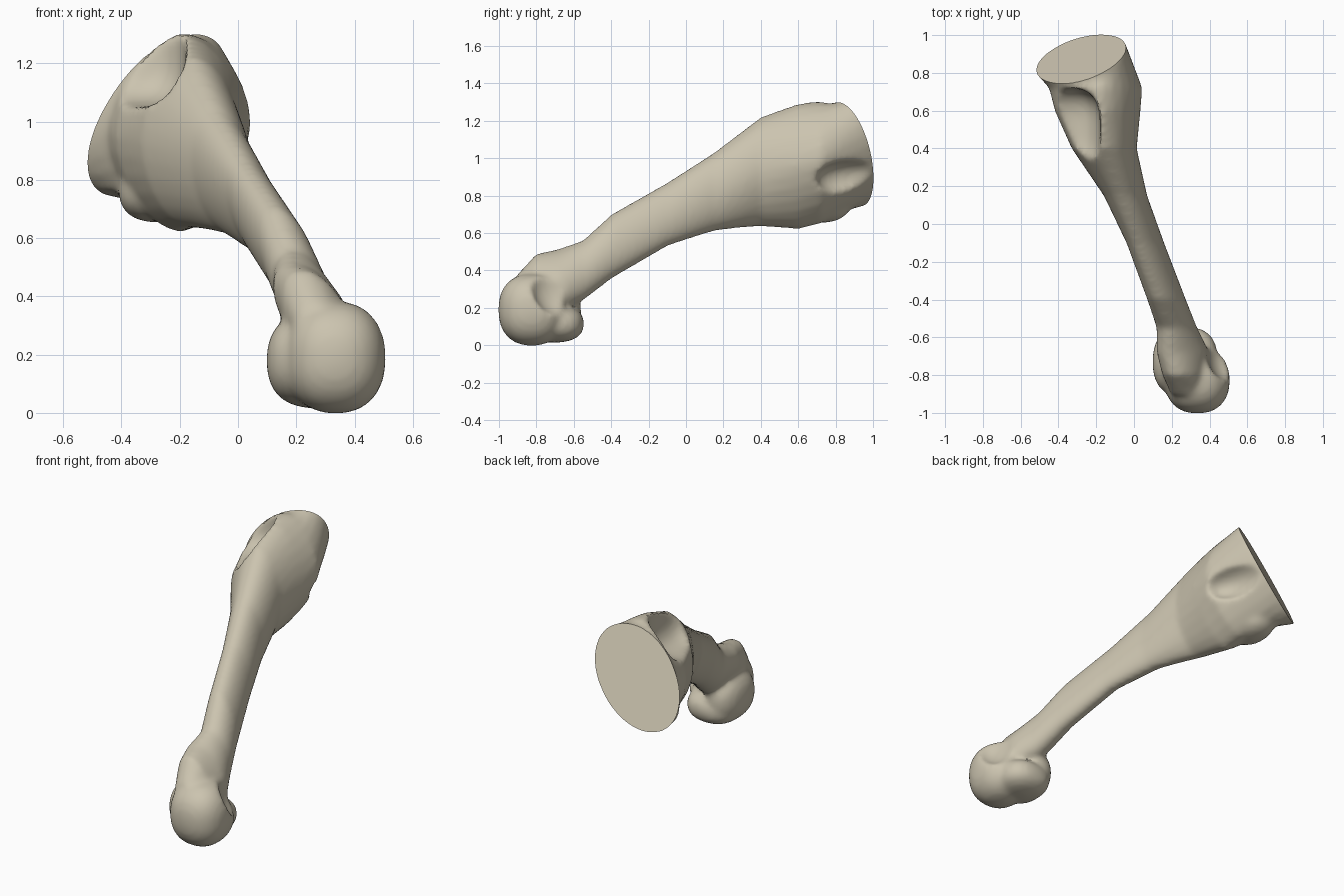
import bpy, bmesh
from math import cos, sin, pi, radians, copysign
from mathutils import Vector

cube = bpy.data.objects.get("Cube")
if cube:
    bpy.data.objects.remove(cube, do_unlink=True)

SIDES = 28
END_POINT = Vector((-0.06, 1.0, 1.03))
END_NORMAL = Vector((-0.47, 0.79, 0.40)).normalized()

bone_mat = bpy.data.materials.new("bone_beige")
bone_mat.use_nodes = True
COLOUR = (0.60, 0.55, 0.43, 1)
bone_mat.diffuse_color = COLOUR
bone_mat.node_tree.nodes["Principled BSDF"].inputs["Base Color"].default_value = COLOUR


def link_mesh(name, bm):
    bmesh.ops.recalc_face_normals(bm, faces=bm.faces)
    mesh = bpy.data.meshes.new(name)
    bm.to_mesh(mesh)
    bm.free()
    obj = bpy.data.objects.new(name, mesh)
    bpy.context.collection.objects.link(obj)
    return obj


def spow(c, power):
    return copysign(abs(c) ** power, c)


def blob(name, centre, radii, power):
    """Ellipsoid; a power below one makes it boxier."""
    bm = bmesh.new()
    bmesh.ops.create_icosphere(bm, subdivisions=4, radius=1)
    for v in bm.verts:
        v.co = [spow(c, power) * r + m for c, r, m in zip(v.co, radii, centre)]
    return link_mesh(name, bm)


def ring(x0, x1, z0, z1, skew, power=1):
    """Skewed ellipse that fills the given limits; a power above one trims its corners."""
    for i in range(SIDES):
        t = 2 * pi * i / SIDES
        yield ((x0 + x1) / 2 + (x1 - x0) / 2 * spow(cos(t), power),
               (z0 + z1) / 2 + (z1 - z0) / 2 * spow(sin(t + radians(skew)), power))


def modify(obj, kind, **settings):
    mod = obj.modifiers.new(kind.title(), kind)
    for key, value in settings.items():
        setattr(mod, key, value)


def combine(obj, other, operation):
    modify(obj, 'BOOLEAN', object=other, operation=operation, solver='EXACT')


# Shaft: y, then x limits, z limits, skew and corner power of each cross-section
sections = [
    (-0.91, 0.20, 0.38, 0.20, 0.37, -10),
    (-0.80, 0.15, 0.40, 0.12, 0.49, -25),
    (-0.68, 0.12, 0.40, 0.18, 0.515, -30),
    (-0.55, 0.12, 0.335, 0.24, 0.56, -22),
    (-0.40, 0.07, 0.275, 0.355, 0.70, -24),
    (-0.10, -0.04, 0.16, 0.53, 0.87, -25),
    (0.15, -0.16, 0.07, 0.61, 1.03, -14),
    (0.40, -0.33, 0.015, 0.635, 1.22, 0, 1.08),
    (0.60, -0.42, 0.035, 0.62, 1.295, 3, 1.2),
    (0.72, -0.45, 0.045, 0.65, 1.305, 5, 1.2),
]
bm = bmesh.new()
loops = [[bm.verts.new((x, y, z)) for x, z in ring(*limits)] for y, *limits in sections]

# Slanted oval end, carried slightly past the plane where it is cut
reach = END_POINT.dot(END_NORMAL)
for extra in (0, 0.07):
    loop = []
    for x, z in ring(-0.52, -0.04, 0.74, 1.30, 36):
        y = (reach - END_NORMAL.x * x - END_NORMAL.z * z) / END_NORMAL.y
        loop.append(bm.verts.new(Vector((x, y, z)) + END_NORMAL * extra))
    loops.append(loop)
for a, b in zip(loops, loops[1:]):
    for i in range(SIDES):
        j = (i + 1) % SIDES
        bm.faces.new((a[i], a[j], b[j], b[i]))
bm.faces.new(loops[0])
bm.faces.new(loops[-1])
bmesh.ops.triangulate(bm, faces=bm.faces)
bone = link_mesh("shaft", bm)

# Rounded head, knobs and rear lip are merged in; the hollows are carved out
helpers = []
for name, centre, radii, power, operation in [
    ("round_head", (0.335, -0.825, 0.19), (0.172, 0.178, 0.192), 0.87, 'UNION'),
    ("side_knob", (0.21, -0.73, 0.18), (0.112, 0.17, 0.15), 0.9, 'UNION'),
    ("rear_lip", (0.28, -0.70, 0.115), (0.16, 0.155, 0.10), 0.85, 'UNION'),
    ("lower_knob", (-0.29, 0.72, 0.76), (0.12, 0.16, 0.105), 0.9, 'UNION'),
    ("neck_hollow", (0.50, -0.66, 0.34), (0.12, 0.17, 0.19), 1, 'DIFFERENCE'),
    ("upper_hollow", (-0.37, 0.50, 1.25), (0.19, 0.22, 0.20), 0.65, 'DIFFERENCE'),
    ("side_hollow", (0.01, 0.98, 0.89), (0.15, 0.28, 0.11), 0.9, 'DIFFERENCE'),
]:
    part = blob(name, centre, radii, power)
    combine(bone, part, operation)
    helpers.append(part)

# Blend the joins, then slice the flat end
modify(bone, 'REMESH', mode='VOXEL', voxel_size=0.016)
modify(bone, 'SMOOTH', factor=0.5, iterations=8)
bm = bmesh.new()
bmesh.ops.create_cube(bm, size=2)
cutter = link_mesh("end_cutter", bm)
cutter.rotation_euler = END_NORMAL.to_track_quat('Z', 'Y').to_euler()
cutter.location = END_POINT + END_NORMAL
combine(bone, cutter, 'DIFFERENCE')
helpers.append(cutter)

# Bake the finished bone and drop the helpers
bpy.context.view_layer.update()
graph = bpy.context.evaluated_depsgraph_get()
final = bpy.data.meshes.new_from_object(bone.evaluated_get(graph))
bone.modifiers.clear()
bone.data = final
bone.name = "long_bone"
for helper in helpers:
    bpy.data.objects.remove(helper, do_unlink=True)
final.materials.clear()
final.materials.append(bone_mat)
for poly in final.polygons:
    poly.material_index = 0

bpy.ops.object.select_all(action='DESELECT')
bone.select_set(True)
bpy.context.view_layer.objects.active = bone
bpy.ops.object.shade_smooth_by_angle(angle=radians(35))
